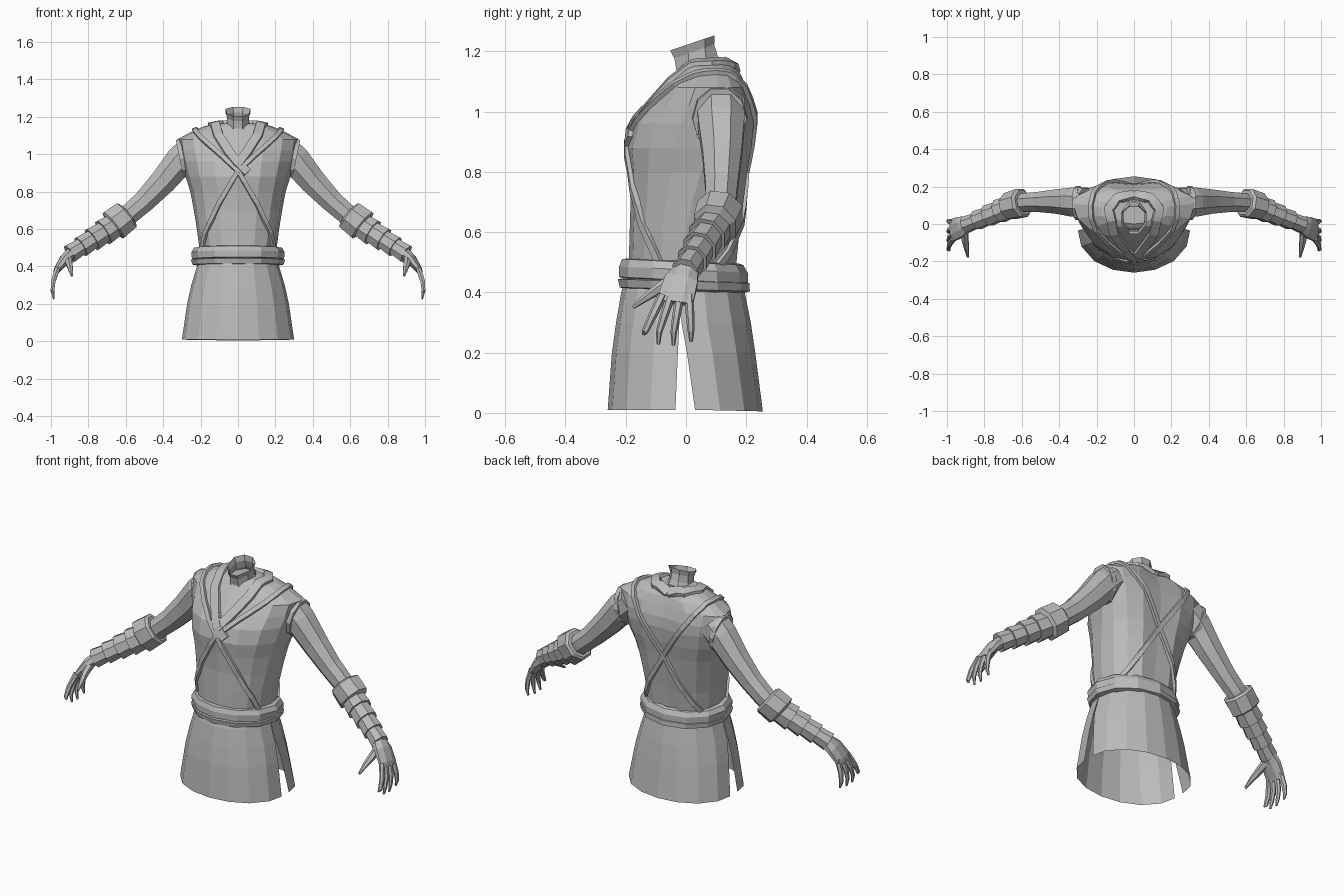
import bpy, bmesh, math
from mathutils import Vector
from mathutils.bvhtree import BVHTree

if "Cube" in bpy.data.objects:
    bpy.data.objects.remove(bpy.data.objects["Cube"])

grey = bpy.data.materials.new("cloth_grey")
grey.diffuse_color = (0.5, 0.5, 0.5, 1)
grey.use_nodes = True
grey.node_tree.nodes["Principled BSDF"].inputs["Base Color"].default_value = grey.diffuse_color
Y = Vector((0, 1, 0))


def finish(name, bm, mirror=False, recalc=True):
    if recalc:
        bmesh.ops.recalc_face_normals(bm, faces=bm.faces)
    me = bpy.data.meshes.new(name)
    bm.to_mesh(me)
    me.materials.append(grey)
    ob = bpy.data.objects.new(name, me)
    bpy.context.collection.objects.link(ob)
    if mirror:
        ob.modifiers.new("mirror", "MIRROR")
    return ob


def bridge(bm, rings, closed=True):
    n = len(rings[0])
    for a, b in zip(rings, rings[1:]):
        for i in range(n if closed else n - 1):
            j = (i + 1) % n
            bm.faces.new((a[i], a[j], b[j], b[i]))


def loft(name, loops, angles, closed=True, cap=False, power=1.0, groove=0.0):
    """Stack of horizontal loops: z, half width, front y, back y, widest y, tilt."""
    bm = bmesh.new()
    rings = []
    for z, w, yf, yb, ys, tilt in loops:
        ring = []
        for deg in angles:
            c, s = math.cos(math.radians(deg)), math.sin(math.radians(deg))
            x = w * math.copysign(abs(c) ** power, c)
            y = ys + ((yb - ys) if s > 0 else (ys - yf)) * math.copysign(abs(s) ** power, s)
            if s > 0.99:
                y -= groove
            ring.append(bm.verts.new((x, y, z + tilt * y)))
        rings.append(ring)
    bridge(bm, rings, closed)
    if cap:
        bm.faces.new(rings[-1])
    return finish(name, bm, recalc=closed)


def tube(name, sections, n=8, turn=0.5, direction=None):
    """Capped limb: sections are centre, in-plane radius, front-back radius."""
    bm = bmesh.new()
    pts = [Vector(s[0]) for s in sections]
    rings = []
    for i, (c, ru, rv) in enumerate(sections):
        d = direction or (pts[min(i + 1, len(pts) - 1)] - pts[max(i - 1, 0)])
        d = Vector(d).normalized()
        u = d.cross(Y).normalized()
        v = u.cross(d)
        ring = []
        for k in range(n):
            a = 2 * math.pi * (k + turn) / n
            ring.append(bm.verts.new(pts[i] + u * ru * math.cos(a) + v * rv * math.sin(a)))
        rings.append(ring)
    bridge(bm, rings)
    bm.faces.new(rings[0])
    bm.faces.new(rings[-1])
    return finish(name, bm, mirror=True)


around16 = [i * 22.5 for i in range(16)]
around12 = [i * 30 for i in range(12)]

# Torso
torso = loft("torso", [
    (0.42, .200, -.18, .175, 0, 0), (0.50, .207, -.19, .18, 0, 0),
    (0.60, .220, -.187, .19, 0, 0), (0.70, .236, -.184, .203, .02, 0),
    (0.80, .255, -.190, .214, .05, 0), (0.88, .280, -.198, .227, .08, 0),
    (0.96, .300, -.176, .234, .10, 0), (1.02, .315, -.128, .228, .11, 0),
    (1.08, .325, -.078, .208, .11, 0), (1.12, .250, -.045, .19, .10, 0),
    (1.15, .180, -.020, .165, .09, 0), (1.165, .11, 0, .14, .08, 0)],
    around16, cap=True, power=0.9, groove=0.018)

# Neck, open at the top
loft("neck", [(1.10, .092, -.05, .135, .04, .35), (1.15, .064, -.038, .11, .04, .35),
              (1.19, .062, -.045, .098, .04, .35), (1.221, .072, -.06, .10, .04, .34)],
     [i * 45 + 22.5 for i in range(8)])

# Waist wrap and lower band
loft("waist_wrap", [(.505, .2, -.18, .175, 0, -.05), (.500, .235, -.212, .19, 0, -.05),
                    (.475, .25, -.222, .205, 0, -.05), (.44, .246, -.222, .205, 0, -.05),
                    (.43, .2, -.18, .18, 0, -.05)], around12)
loft("waist_band", [(.445, .21, -.19, .18, 0, -.03), (.437, .252, -.226, .21, 0, -.03),
                    (.41, .244, -.22, .212, 0, -.03), (.40, .2, -.18, .18, 0, -.03)], around12)

# Skirt panels, split at the sides
for name, side in (("front_skirt", -1), ("back_skirt", 1)):
    bm = bmesh.new()
    rows = []
    for z, w, yf, yb, gap_f, gap_b in ((.45, .208, -.2, .185, 0, 0), (.40, .22, -.215, .195, -.02, -.018),
                                       (.30, .25, -.232, .215, -.022, -.015),
                                       (.20, .272, -.246, .23, -.027, .003), (.01, .3, -.26, .255, -.035, .03)):
        edge, far = (gap_f, yf) if side < 0 else (gap_b, yb)
        row = []
        for deg in (0, 20, 45, 68, 90, 112, 135, 160, 180):
            a = math.radians(deg)
            y = edge + (far - edge) * math.sin(a) ** 0.92
            drop = .005 * math.sin(a) if side > 0 and z < .1 else 0
            row.append(bm.verts.new((-side * w * math.cos(a), y, z - drop)))
        rows.append(row)
    bridge(bm, rows, closed=False)
    finish(name, bm, recalc=False)

# Sleeve, armhole trim and bracer
tube("sleeve", [((.25, .115, 1.02), .088, .085), ((.31, .117, .965), .086, .084),
                ((.40, .12, .855), .076, .07), ((.50, .118, .75), .064, .058),
                ((.575, .115, .685), .06, .054), ((.64, .105, .63), .06, .05)])
tube("armhole_trim", [((.288, .112, .98), .108, .092), ((.312, .112, .975), .108, .09)],
     n=10, direction=(.97, 0, -.2))
tube("cuff", [((.59, .115, .675), .075, .07), ((.60, .113, .67), .089, .082),
              ((.665, .095, .62), .094, .076), ((.675, .09, .612), .06, .055)], direction=(.8, -.2, -.65))
elbow, wrist = Vector((.655, .095, .622)), Vector((.895, -.002, .47))
for k in range(4):
    a, b = elbow.lerp(wrist, k / 4), elbow.lerp(wrist, (k + 1.08) / 4)
    r = .076 - .0075 * k
    tube(f"bracer_plate_{k + 1}", [(a, r * .88, r * .8), (b, r, r * .88)])

# Hand, fingers and thumb
tube("palm", [((.885, .003, .475), .036, .042), ((.925, -.015, .44), .03, .06),
              ((.965, -.032, .385), .02, .064), ((.975, -.035, .365), .014, .058)])
for name, base, tip, tz in (("index", -.078, -.14, .26), ("middle", -.05, -.092, .228),
                            ("ring", -.02, -.042, .225), ("little", .01, .017, .237)):
    mid = base * .45 + tip * .55
    tube(name + "_finger", [((.965, base, .39), .016, .016), ((.988, mid, .32), .014, .014),
                            ((.992, tip * .85 + mid * .15, .27), .011, .011),
                            ((.984, tip, tz), .005, .006)], n=6)
tube("thumb", [((.905, -.03, .445), .022, .026), ((.903, -.085, .415), .02, .02),
               ((.895, -.13, .385), .015, .014), ((.888, -.176, .35), .006, .006)], n=6)

# Straps laid over the torso surface
tree = BVHTree.FromPolygons([v.co.copy() for v in torso.data.vertices],
                            [tuple(p.vertices) for p in torso.data.polygons])
CAST = {"F": lambda a, b: ((a, -2, b), (0, 1, 0)),
        "B": lambda a, b: ((a, 2, b), (0, -1, 0)),
        "T": lambda a, b: ((a, b, 3), (0, 0, -1))}


def strap(name, path, width, height, mirror=True, steps=3):
    spots = []
    for i, (kind, a, b) in enumerate(path):
        last = i + 1 == len(path) or path[i + 1][0] != kind
        for s in range(1 if last else steps):
            f = s / steps
            a2, b2 = (a, b) if last else (a + (path[i + 1][1] - a) * f, b + (path[i + 1][2] - b) * f)
            o, d = CAST[kind](a2, b2)
            loc, nor, _, _ = tree.ray_cast(Vector(o), Vector(d))
            if loc:
                spots.append((loc, nor if nor.dot(Vector(d)) < 0 else -nor))
    bm = bmesh.new()
    rings = []
    for i, (p, _) in enumerate(spots):
        lo, hi = max(i - 1, 0), min(i + 1, len(spots) - 1)
        t = (spots[hi][0] - spots[lo][0]).normalized()
        n = (spots[lo][1] + spots[i][1] + spots[hi][1]).normalized()
        side = t.cross(n).normalized() * width / 2
        rings.append([bm.verts.new(q) for q in (p - side - n * .012, p - side * .8 + n * height,
                                                p + side * .8 + n * height, p + side - n * .012)])
    bridge(bm, rings)
    bm.faces.new(rings[0])
    bm.faces.new(rings[-1])
    finish(name, bm, mirror=mirror)


strap("cross_strap", [
    ("F", .19, .49), ("F", .17, .58), ("F", .10, .74), ("F", 0, .91), ("F", -.10, 1.0), ("F", -.2, 1.09),
    ("T", -.225, .03), ("T", -.23, .10), ("T", -.215, .16),
    ("B", -.19, 1.08), ("B", -.10, .95), ("B", 0, .80), ("B", .10, .63), ("B", .17, .49)], .03, .014)

# Crossed lapels running around the back of the neck
collar = [("T", 0, .155), ("T", -.09, .14), ("T", -.135, .08), ("T", -.12, .02),
          ("F", -.105, 1.10), ("F", -.04, 1.0)]
strap("lapel", collar + [("F", 0, .95)], .06, .014)
strap("lapel_overlap", [("F", -.04, 1.0), ("F", .0, .95), ("F", .05, .90)], .055, .016, mirror=False)
